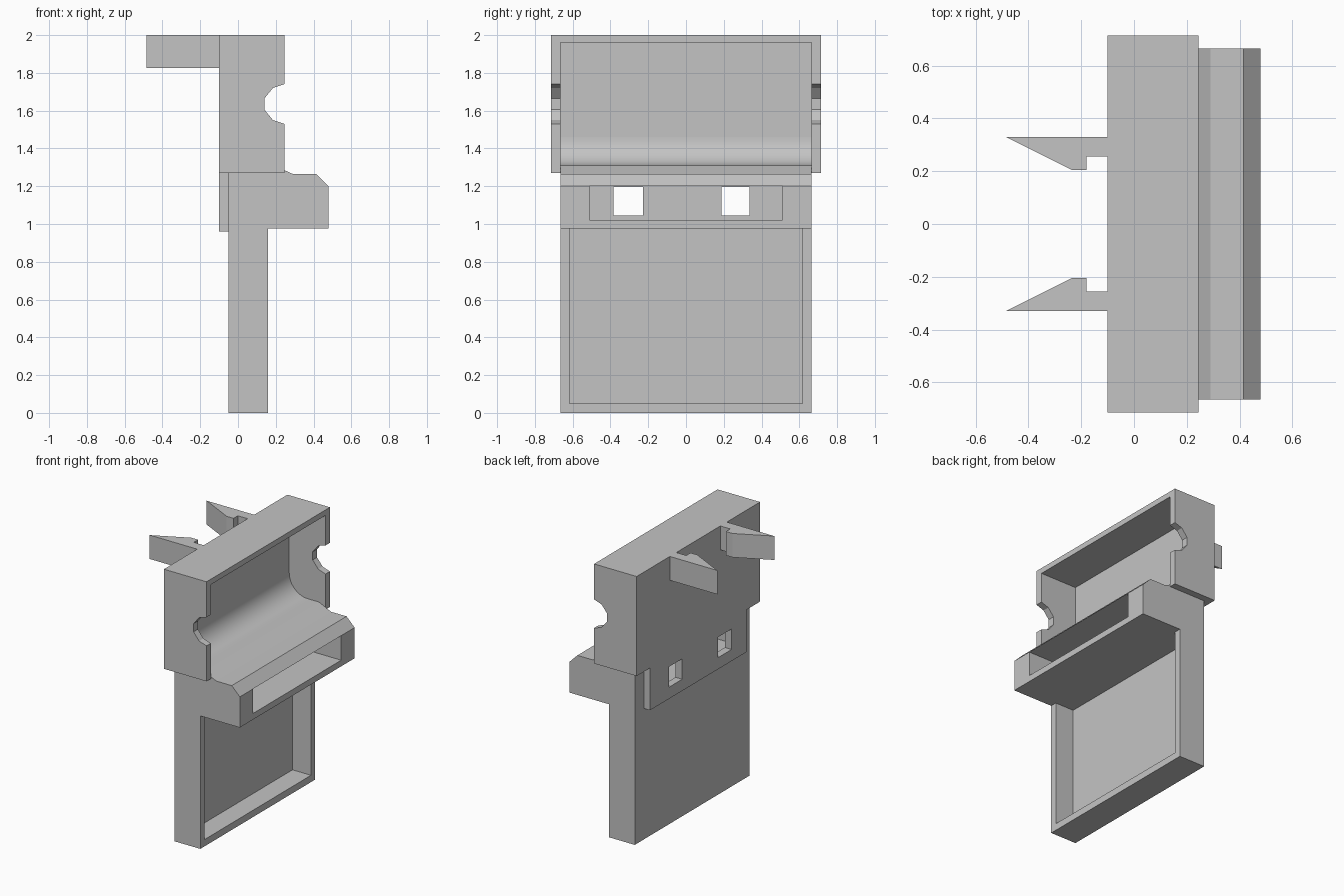
import bpy, bmesh, math
from mathutils import Vector

if "Cube" in bpy.data.objects:
    bpy.data.objects.remove(bpy.data.objects["Cube"])

grey = bpy.data.materials.new("plain_grey")
grey.use_nodes = True
colour = (0.55, 0.55, 0.55, 1)
grey.diffuse_color = colour
for node in grey.node_tree.nodes:
    if node.type == 'BSDF_PRINCIPLED':
        node.inputs["Base Color"].default_value = colour


def extrude(name, points, low, high, along="y"):
    """Extrude a closed (x, z) profile along y, or an (x, y) profile along z."""
    bm = bmesh.new()
    place = (lambda a, b: (a, low, b)) if along == "y" else (lambda a, b: (a, b, low))
    face = bm.faces.new([bm.verts.new(place(a, b)) for a, b in points])
    out = bmesh.ops.extrude_face_region(bm, geom=[face])
    step = Vector((0, high - low, 0) if along == "y" else (0, 0, high - low))
    moved = [v for v in out["geom"] if isinstance(v, bmesh.types.BMVert)]
    bmesh.ops.translate(bm, verts=moved, vec=step)
    bmesh.ops.recalc_face_normals(bm, faces=bm.faces)
    mesh = bpy.data.meshes.new(name)
    bm.to_mesh(mesh)
    bm.free()
    mesh.materials.append(grey)
    obj = bpy.data.objects.new(name, mesh)
    bpy.context.collection.objects.link(obj)
    return obj


def box(name, x, y, z):
    return extrude(name, [(x[0], z[0]), (x[1], z[0]), (x[1], z[1]), (x[0], z[1])], *y)


def activate(obj):
    bpy.ops.object.select_all(action='DESELECT')
    obj.select_set(True)
    bpy.context.view_layer.objects.active = obj


def cut(obj, x, y, z):
    """Remove a box-shaped volume from an object."""
    cutter = box("cutter", x, y, z)
    cutter.hide_render = True
    mod = obj.modifiers.new("cut", 'BOOLEAN')
    mod.operation = 'DIFFERENCE'
    mod.solver = 'EXACT'
    mod.object = cutter
    activate(obj)
    bpy.ops.object.modifier_apply(modifier=mod.name)
    bpy.data.objects.remove(cutter)


BACK, WALL = -0.10, -0.05      # outer and inner planes of the rear wall
HALF, OUTER = 0.665, 0.715     # half widths of the body and the housing

# Upper housing: notched side profile, hollowed towards the front
housing = extrude("upper_housing", [
    (BACK, 1.27), (0.245, 1.27), (0.245, 1.53), (0.185, 1.55), (0.14, 1.605),
    (0.14, 1.665), (0.185, 1.72), (0.245, 1.74), (0.245, 2), (BACK, 2)],
    -OUTER, OUTER)
cut(housing, (WALL, 0.4), (-HALF, HALF), (1.1, 1.96))

# Lower body: panel, projecting shelf and curved floor in one profile
radius, floor = 0.15, 1.31
fillet = []
for i in range(13):
    a = math.radians(270 - 90 * i / 12)
    fillet.append((WALL + radius + radius * math.cos(a), floor + radius + radius * math.sin(a)))
body = extrude("lower_body", [
    (WALL, 0), (0.16, 0), (0.16, 0.975), (0.48, 0.975), (0.48, 1.2),
    (0.415, 1.265), (0.29, 1.265), (0.19, floor)] + fillet, -HALF, HALF)

# Recessed panel front and the wide slot in the shelf
cut(body, (0.01, 0.3), (-0.617, 0.617), (0.05, 0.975))
cut(body, (-0.045, 0.6), (-0.51, 0.51), (1.02, 1.2))

# Plate behind the slot
plate = box("rear_plate", (BACK, WALL), (-0.56, 0.56), (0.96, 1.27))

# Two square windows through the rear wall
for y in ((-0.385, -0.228), (0.187, 0.337)):
    for part in (body, plate):
        cut(part, (-0.2, 0.1), y, (1.045, 1.195))

# Pair of barbed clips on the back
hook = [(BACK, 0.33), (-0.485, 0.33), (-0.235, 0.205), (-0.18, 0.205),
        (-0.18, 0.255), (BACK, 0.255)]
for name, side in (("left_clip", -1), ("right_clip", 1)):
    extrude(name, [(x, side * y) for x, y in hook], 1.825, 2, "z")

# Smooth only the curved floor
activate(body)
bpy.ops.object.shade_smooth_by_angle(angle=math.radians(20))
